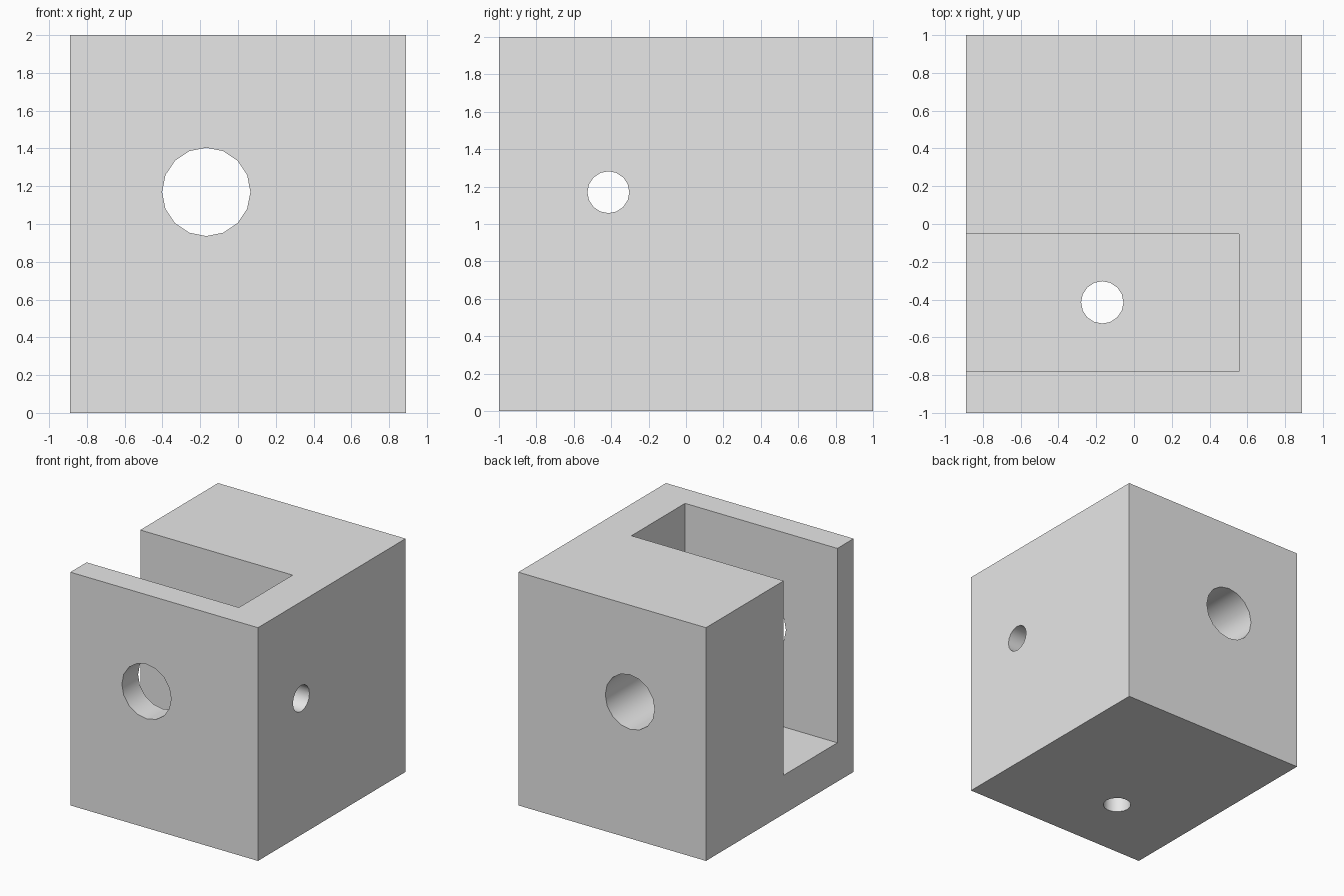
import bpy
from math import pi

if "Cube" in bpy.data.objects:
    bpy.data.objects.remove(bpy.data.objects["Cube"], do_unlink=True)

grey = bpy.data.materials.new("light_grey")
grey.use_nodes = True
grey.diffuse_color = (0.8, 0.8, 0.8, 1)
grey.node_tree.nodes["Principled BSDF"].inputs["Base Color"].default_value = (0.8, 0.8, 0.8, 1)


def box(name, low, high):
    center = [(a + b) / 2 for a, b in zip(low, high)]
    bpy.ops.mesh.primitive_cube_add(size=1, location=center)
    obj = bpy.context.object
    obj.name = name
    obj.scale = [b - a for a, b in zip(low, high)]
    bpy.ops.object.transform_apply(location=True, rotation=True, scale=True)
    obj.data.materials.append(grey)
    return obj


def drill(name, radius, depth, location, rotation):
    bpy.ops.mesh.primitive_cylinder_add(vertices=16, radius=radius, depth=depth,
                                        location=location, rotation=rotation)
    obj = bpy.context.object
    obj.name = name
    obj.data.materials.append(grey)
    return obj


# Solid block and the slot that opens to the top and one side
block = box("slotted_block", (-0.89, -1, 0), (0.89, 1, 2))
hole_x, hole_y, hole_z = -0.168, -0.415, 1.17
cutters = [
    box("slot_cutter", (-1.2, -0.78, 0.333), (0.555, -0.053, 2.3)),
    # Wide bore front to back, small holes through the side wall and the floor
    drill("bore_cutter", 0.234, 3, (hole_x, 0, hole_z), (pi / 2, 0, 0)),
    drill("side_hole_cutter", 0.112, 1, (0.8, hole_y, hole_z), (0, pi / 2, 0)),
    drill("floor_hole_cutter", 0.112, 1, (hole_x, hole_y, 0), (0, 0, 0)),
]

# Cut each shape out of the block
bpy.context.view_layer.objects.active = block
for cutter in cutters:
    cutter.hide_render = True
    mod = block.modifiers.new(cutter.name, "BOOLEAN")
    mod.operation = "DIFFERENCE"
    mod.solver = "EXACT"
    mod.object = cutter
    bpy.ops.object.modifier_apply(modifier=mod.name)
for cutter in cutters:
    bpy.data.objects.remove(cutter, do_unlink=True)

# Smooth hole walls, sharp block edges
bpy.ops.object.select_all(action="DESELECT")
block.select_set(True)
bpy.context.view_layer.objects.active = block
bpy.ops.object.shade_smooth_by_angle(angle=pi / 6)
